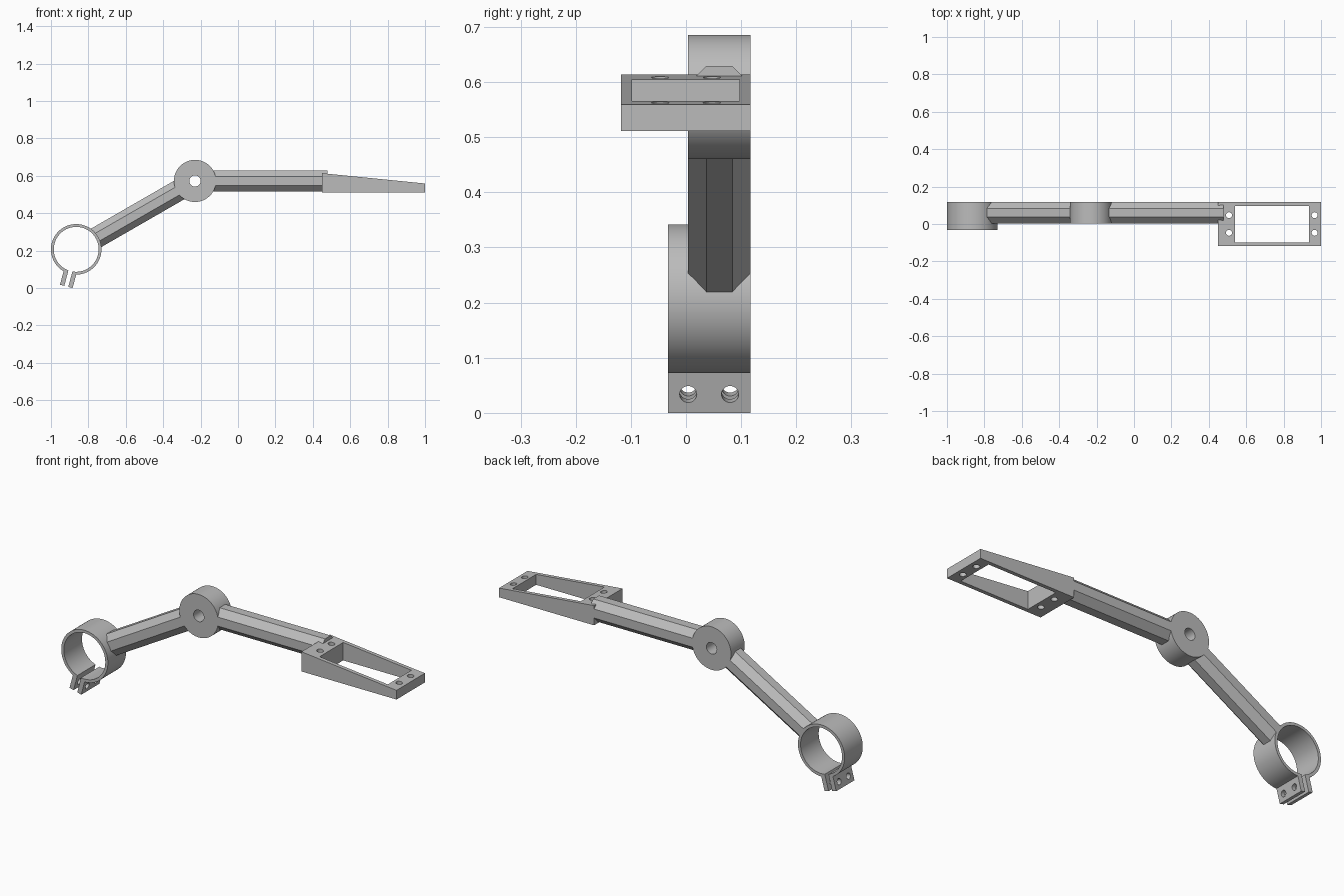
import bpy, bmesh, math
from mathutils import Vector, Matrix

if "Cube" in bpy.data.objects:
    bpy.data.objects.remove(bpy.data.objects["Cube"])

grey = bpy.data.materials.new("plain grey")
grey.diffuse_color = (0.5, 0.5, 0.5, 1)
grey.use_nodes = True
grey.node_tree.nodes["Principled BSDF"].inputs["Base Color"].default_value = grey.diffuse_color

BACK, FRONT = 0.117, 0.004           # depth range shared by hub and arms
MID, HALF = (BACK + FRONT) / 2, (BACK - FRONT) / 2
RING = Vector((-0.865, 0, 0.207))    # clamp centre
HUB = Vector((-0.23, 0, 0.5728))     # elbow centre


def finish(name, bm):
    bmesh.ops.recalc_face_normals(bm, faces=bm.faces)
    mesh = bpy.data.meshes.new(name)
    bm.to_mesh(mesh)
    bm.free()
    ob = bpy.data.objects.new(name, mesh)
    bpy.context.collection.objects.link(ob)
    mesh.materials.append(grey)
    return ob


def prism(name, points, y0, y1):
    """Extrude an (x, z) outline along y."""
    bm = bmesh.new()
    face = bm.faces.new([bm.verts.new((x, y0, z)) for x, z in points])
    out = bmesh.ops.extrude_face_region(bm, geom=[face])
    verts = [v for v in out["geom"] if isinstance(v, bmesh.types.BMVert)]
    bmesh.ops.translate(bm, verts=verts, vec=(0, y1 - y0, 0))
    return finish(name, bm)


def bar(bm, centre, axis, radius, length, sides=32):
    """Add a cylinder around the given axis."""
    turn = Vector(axis).to_track_quat('Z', 'Y').to_matrix().to_4x4()
    bmesh.ops.create_cone(bm, cap_ends=True, segments=sides, radius1=radius,
                          radius2=radius, depth=length,
                          matrix=Matrix.Translation(centre) @ turn)


def cut(ob, bm):
    cutter = finish("cutter", bm)
    cutter.hide_render = True
    mod = ob.modifiers.new("holes", 'BOOLEAN')
    mod.operation, mod.solver, mod.object = 'DIFFERENCE', 'EXACT', cutter
    bpy.context.view_layer.objects.active = ob
    bpy.ops.object.modifier_apply(modifier=mod.name)
    bpy.data.objects.remove(cutter)


def smooth(ob):
    bpy.ops.object.select_all(action='DESELECT')
    ob.select_set(True)
    bpy.context.view_layer.objects.active = ob
    bpy.ops.object.shade_smooth_by_angle(angle=math.radians(25))


def arm(name, start, end):
    """Regular octagonal bar with flats facing front and back."""
    bm = bmesh.new()
    direction = (end - start).normalized()
    up = direction.cross(Vector((0, 1, 0)))
    r = HALF / math.cos(math.pi / 8)
    rings = []
    for p in (start, end):
        rings.append([bm.verts.new(
            Vector((p.x, MID, p.z)) + up * r * math.sin(a) + Vector((0, r * math.cos(a), 0)))
            for a in (math.pi / 8 + i * math.pi / 4 for i in range(8))])
    for ring in rings:
        bm.faces.new(ring)
    for i in range(8):
        j = (i + 1) % 8
        bm.faces.new((rings[0][i], rings[0][j], rings[1][j], rings[1][i]))
    return finish(name, bm)


# Split clamp ring with two lugs pointing down and slightly left
tilt = math.radians(15)
down = Vector((-math.sin(tilt), 0, -math.cos(tilt)))
side = Vector((math.cos(tilt), 0, -math.sin(tilt)))
R_OUT, R_IN, LUG_OUT, LUG_IN, LUG_END = 0.135, 0.12, 0.035, 0.011, 0.205


def arc(radius, offset, steps=96):
    a0 = math.asin(offset / radius)
    angles = [a0 + (2 * math.pi - 2 * a0) * i / steps for i in range(steps + 1)]
    return [(radius * math.sin(a), radius * math.cos(a)) for a in angles]


outline = (arc(R_OUT, LUG_OUT) + [(-LUG_OUT, LUG_END), (-LUG_IN, LUG_END)]
           + arc(R_IN, LUG_IN)[::-1] + [(LUG_IN, LUG_END), (LUG_OUT, LUG_END)])
points = [RING + side * u + down * v for u, v in outline]
clamp = prism("clamp_ring", [(p.x, p.z) for p in points], -0.033, BACK)
bm = bmesh.new()
for y in (0.004, 0.08):
    bar(bm, RING + down * 0.17 + Vector((0, y, 0)), side, 0.0155, 0.12)
cut(clamp, bm)
smooth(clamp)

# Elbow hub with a pivot hole
circle = [2 * math.pi * i / 96 for i in range(96)]
hub = prism("elbow_hub", [(HUB.x + 0.1125 * math.cos(a), HUB.z + 0.1125 * math.sin(a))
                          for a in circle], FRONT, BACK)
bm = bmesh.new()
bar(bm, HUB + Vector((0, MID, 0)), (0, 1, 0), 0.03, 0.3, 48)
cut(hub, bm)
smooth(hub)

# Octagonal arms, their ends buried in the neighbouring parts
along = (HUB - RING).normalized()
arm("lower_arm", RING + along * 0.1215, HUB - along * 0.09)
arm("upper_arm", HUB + Vector((0.09, 0, 0)), Vector((0.478, 0, HUB.z)))

# Tapered end frame with a window and four screw holes
frame = prism("end_frame", [(0.45, 0.511), (1.0, 0.511), (1.0, 0.559), (0.45, 0.614)],
              -0.118, BACK)
bm = bmesh.new()
bmesh.ops.create_cube(bm, size=1, matrix=Matrix.Translation((0.7385, -0.0005, 0.56))
                      @ Matrix.Diagonal((0.395, 0.195, 0.4, 1)))
for x in (0.508, 0.966):
    for y in (-0.047, 0.047):
        bar(bm, Vector((x, y, 0.56)), (0, 0, 1), 0.016, 0.4)
cut(frame, bm)
smooth(frame)
